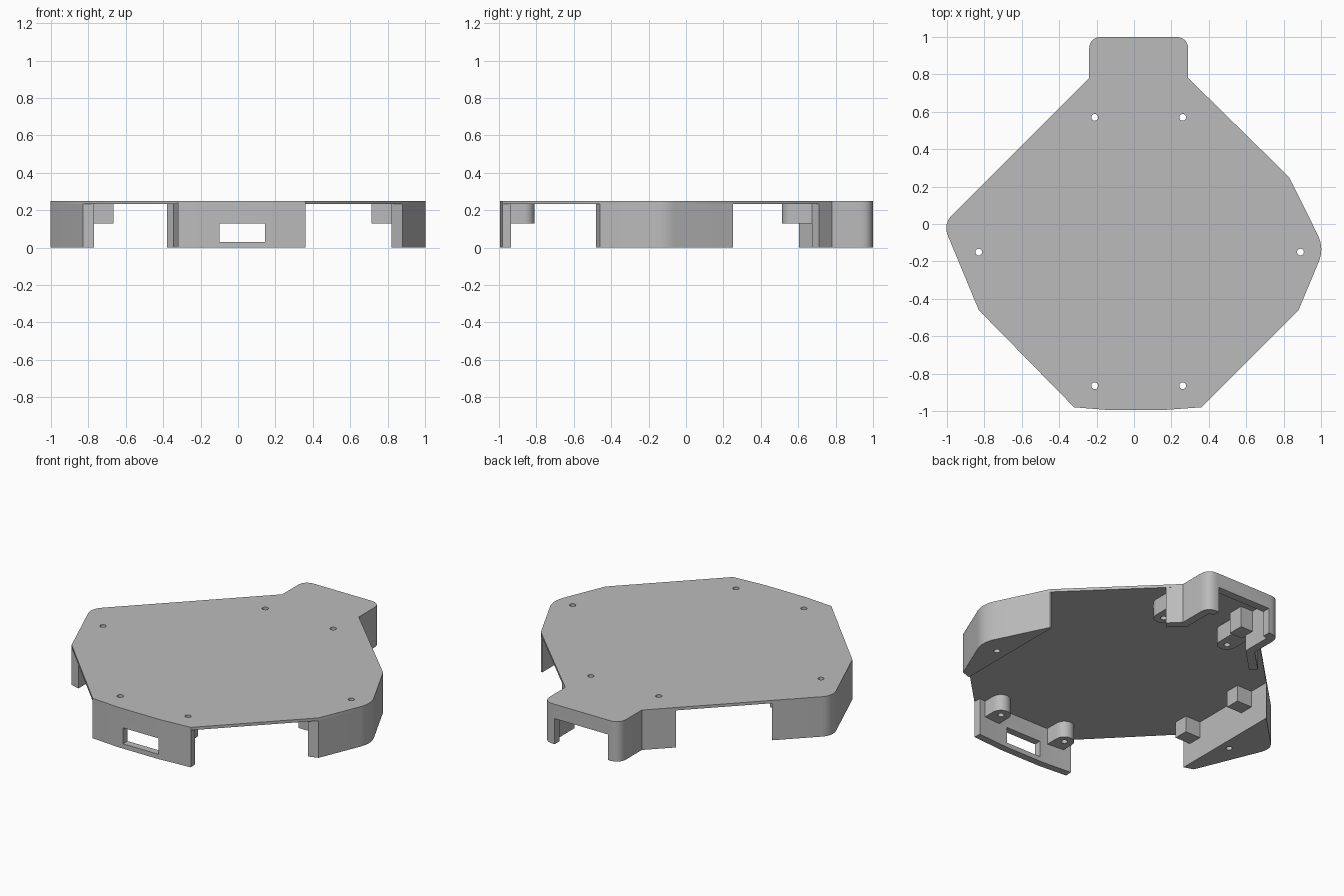
import bpy, bmesh, math
from mathutils import Vector

if "Cube" in bpy.data.objects:
    bpy.data.objects.remove(bpy.data.objects["Cube"], do_unlink=True)

TOP, UNDER, BOSS = 0.25, 0.232, 0.13
MID = 0.025                      # symmetry line of the mounting parts

grey = bpy.data.materials.new("plain_grey")
grey.use_nodes = True
grey.diffuse_color = (0.5, 0.5, 0.5, 1)
grey.node_tree.nodes["Principled BSDF"].inputs["Base Color"].default_value = (0.5, 0.5, 0.5, 1)


def rounded(points, steps=8):
    """Turn (x, y, cut) corners into an outline with rounded corners."""
    out = []
    for i, (x, y, cut) in enumerate(points):
        p = Vector((x, y))
        if not cut:
            out.append(p)
            continue
        a = Vector(points[i - 1][:2])
        b = Vector(points[(i + 1) % len(points)][:2])
        a = p + (a - p).normalized() * cut
        b = p + (b - p).normalized() * cut
        for k in range(steps + 1):
            t = k / steps
            out.append(a * (1 - t) ** 2 + p * 2 * t * (1 - t) + b * t * t)
    return out


def ribbon(path, thickness):
    """Closed outline of a wall that lies to the right of an open path."""
    inner = []
    for i, p in enumerate(path):
        d1 = (p - path[max(i - 1, 0)]).normalized()
        d2 = (path[min(i + 1, len(path) - 1)] - p).normalized()
        d = (d1 + d2).normalized()
        normal = Vector((d.y, -d.x))
        ref = d1 if d1.length else d2
        inner.append(p + normal * thickness / max(d.dot(ref), 0.5))
    return path + inner[::-1]


def prism(name, outline, z0, z1):
    bm = bmesh.new()
    face = bm.faces.new([bm.verts.new((p[0], p[1], z0)) for p in outline])
    new = bmesh.ops.extrude_face_region(bm, geom=[face])["geom"]
    bmesh.ops.translate(bm, vec=(0, 0, z1 - z0),
                        verts=[v for v in new if isinstance(v, bmesh.types.BMVert)])
    bmesh.ops.recalc_face_normals(bm, faces=bm.faces)
    mesh = bpy.data.meshes.new(name)
    bm.to_mesh(mesh)
    bm.free()
    mesh.materials.append(grey)
    obj = bpy.data.objects.new(name, mesh)
    bpy.context.collection.objects.link(obj)
    return obj


def box(name, x0, x1, y0, y1, z0, z1):
    return prism(name, [(x0, y0), (x1, y0), (x1, y1), (x0, y1)], z0, z1)


def circle(x, y, r, n=24):
    return [(x + r * math.cos(math.tau * i / n), y + r * math.sin(math.tau * i / n))
            for i in range(n)]


def cut(obj, cutters):
    """Subtract the cutters from a part, then delete them."""
    for c in cutters:
        c.hide_render = True
        mod = obj.modifiers.new("cut", "BOOLEAN")
        mod.operation, mod.solver, mod.object = "DIFFERENCE", "EXACT", c
    graph = bpy.context.evaluated_depsgraph_get()
    mesh = bpy.data.meshes.new_from_object(obj.evaluated_get(graph))
    obj.modifiers.clear()
    obj.data = mesh
    for c in cutters:
        bpy.data.objects.remove(c, do_unlink=True)


def drill(obj, spots):
    cut(obj, [prism("drill", circle(x, y, 0.018), -0.1, 0.4) for x, y in spots])


parts = []

# Corner lists shared by the plate and the walls under it
left_side = [(0.83, 0.25, 0), (1.018, -0.13, 0.08), (0.88, -0.46, 0)]
front_side = [(0.36, -0.98, 0), (0.15, -0.995, 0), (-0.13, -0.995, 0), (-0.32, -0.98, 0)]
right_side = [(-0.83, -0.46, 0), (-1.021, 0, 0.07)]
tail = [(-0.24, 0.78, 0), (-0.24, 1.0, 0.07), (0.29, 1.0, 0.07), (0.29, 0.78, 0)]

# Top plate with six screw holes
plate = prism("top_plate", rounded(tail + left_side + front_side + right_side), UNDER, TOP)
front_screws = [(MID + s * 0.235, -0.865) for s in (-1, 1)]
tail_screws = [(MID + s * 0.235, 0.57) for s in (-1, 1)]
side_screws = [(0.89, -0.15), (-0.83, -0.15)]
drill(plate, front_screws + tail_screws + side_screws)
parts.append(plate)

# Solid side blocks
left_block = prism("left_side_block", rounded([(0.82, 0.25, 0)] + left_side + [(0.82, -0.48, 0)]),
                   0, UNDER)
right_block = prism("right_side_block",
                    rounded([(-0.77, -0.48, 0)] + right_side + [(-0.77, 0.25, 0)]), 0, UNDER)
for block, spot in zip((left_block, right_block), side_screws):
    drill(block, [spot])
    parts.append(block)

# Square lugs on the inner faces of the side blocks
for side, s in (("left", 1), ("right", -1)):
    for place, y in (("front", -0.38), ("back", 0.075)):
        parts.append(box(f"{side}_{place}_lug", *sorted((MID + s * 0.69, MID + s * 0.80)),
                         y - 0.045, y + 0.045, BOSS, UNDER))

# Front wall with a rectangular port
front_path = [Vector(p[:2]) for p in front_side]
front_wall = prism("front_wall", ribbon(front_path, 0.045), 0, UNDER)
cut(front_wall, [box("port_cutter", -0.1, 0.145, -1.1, -0.9, 0.03, BOSS)])
parts.append(front_wall)

# Tail wall wrapping the back extension, open at the bottom of the back
tail_path = rounded([(-0.38, 0.64, 0)] + tail + [(0.36, 0.71, 0)])
tail_wall = prism("tail_wall", ribbon(tail_path, 0.05), 0, UNDER)
cut(tail_wall, [box("tail_cutter", -0.16, 0.21, 0.9, 1.1, -0.1, 0.16)])
parts.append(tail_wall)

# Cradle blocks inside the tail
for side, s in (("left", 1), ("right", -1)):
    x0, x1 = sorted((MID + s * 0.13, MID + s * 0.22))
    parts.append(box(f"{side}_cradle_block", x0, x1, 0.72, 0.82, 0.1, UNDER))

# Round screw bosses, joined to the nearest wall by a web
for place, spots, d, reach in (("front", front_screws, -1, 0.09), ("tail", tail_screws, 1, 0.14)):
    for side, (x, y) in zip(("right", "left"), spots):
        r = 0.056
        arc = [(x + r * math.cos(math.pi * i / 12), y - d * r * math.sin(math.pi * i / 12))
               for i in range(13)]
        boss = prism(f"{place}_{side}_boss", arc + [(x - r, y + d * reach), (x + r, y + d * reach)],
                     BOSS, UNDER)
        drill(boss, [(x, y)])
        parts.append(boss)

# Smooth the rounded corners, keep the rest crisp
bpy.ops.object.select_all(action="DESELECT")
for p in parts:
    p.select_set(True)
bpy.context.view_layer.objects.active = plate
bpy.ops.object.shade_smooth_by_angle(angle=math.radians(25))
